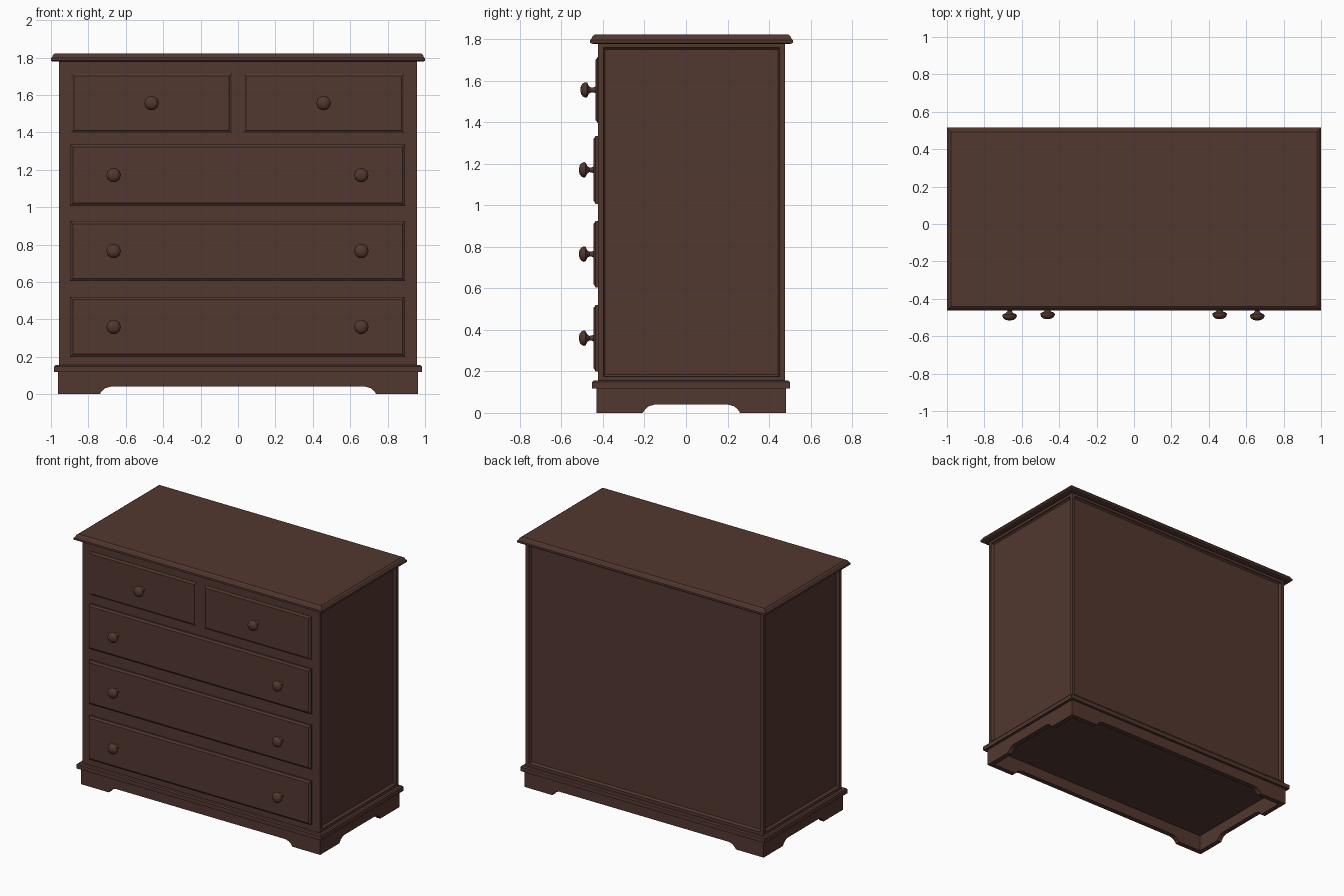
import bpy, bmesh, math
from mathutils import Matrix, Vector

if "Cube" in bpy.data.objects:
    bpy.data.objects.remove(bpy.data.objects["Cube"])

wood = bpy.data.materials.new("dark brown wood")
wood.diffuse_color = (0.085, 0.038, 0.029, 1)
wood.use_nodes = True
wood.node_tree.nodes["Principled BSDF"].inputs["Base Color"].default_value = wood.diffuse_color


def finish(bm, name, smooth=False):
    bmesh.ops.recalc_face_normals(bm, faces=bm.faces)
    me = bpy.data.meshes.new(name)
    bm.to_mesh(me)
    bm.free()
    me.materials.append(wood)
    for p in me.polygons:
        p.use_smooth = smooth
    ob = bpy.data.objects.new(name, me)
    bpy.context.collection.objects.link(ob)
    return ob


def loft(bm, rings):
    """Skin closed rings of points and cap both ends."""
    rs = [[bm.verts.new(p) for p in r] for r in rings]
    n = len(rs[0])
    for a, b in zip(rs, rs[1:]):
        for i in range(n):
            j = (i + 1) % n
            bm.faces.new((a[i], a[j], b[j], b[i]))
    bm.faces.new(rs[0])
    bm.faces.new(rs[-1])


def slab(name, x, y0, y1, steps):
    """Horizontal moulded slab; steps = (inset, z)."""
    bm = bmesh.new()
    loft(bm, [[(-x + d, y0 + d, z), (x - d, y0 + d, z),
               (x - d, y1 - d, z), (-x + d, y1 - d, z)] for d, z in steps])
    return finish(bm, name)


# Carcass with recessed panels on both sides and the back
carcass = bmesh.new()
loft(carcass, [[(-.957, -.424, z), (.957, -.424, z), (.957, .477, z), (-.957, .477, z)]
               for z in (.15, 1.785)])
bmesh.ops.recalc_face_normals(carcass, faces=carcass.faces)
panels = [f for f in carcass.faces if abs(f.normal.x) > .9 or f.normal.y > .9]
for f in panels:
    bmesh.ops.inset_region(carcass, faces=[f], thickness=.036, depth=0)
    bmesh.ops.inset_region(carcass, faces=[f], thickness=.002, depth=-.012)
    bmesh.ops.inset_region(carcass, faces=[f], thickness=.010, depth=-.008)
finish(carcass, "carcass")

# Moulded top and base moulding
slab("top", 1.0, -.462, .515,
     [(.012, 1.778), (0, 1.783), (0, 1.797), (.006, 1.802), (.012, 1.815), (.022, 1.822)])
slab("base_moulding", .984, -.453, .501, [(0, .118), (0, .148), (.008, .155)])


# Plinth boards with a shaped cutout leaving bracket feet
def plinth(name, half, cut, centre, angle):
    curve = [(cut, 0), (cut - .012, .017), (cut - .03, .032), (cut - .058, .04)]
    prof = [(half, .12), (half, 0)] + curve
    prof += [(-x, z) for x, z in reversed(prof)]
    bm = bmesh.new()
    loft(bm, [[(x, y, z) for x, z in prof] for y in (0, .035)])
    bmesh.ops.transform(bm, verts=bm.verts, matrix=Matrix.Translation(centre)
                        @ Matrix.Rotation(angle, 4, 'Z'))
    finish(bm, name)


plinth("front_plinth", .963, .74, Vector((0, -.43, 0)), 0)
plinth("back_plinth", .963, .74, Vector((0, .482, 0)), math.pi)
plinth("right_plinth", .456, .235, Vector((.963, .026, 0)), math.pi / 2)
plinth("left_plinth", .456, .235, Vector((-.963, .026, 0)), -math.pi / 2)


# Drawer fronts with moulded edges
def drawer(name, x0, x1, z0, z1, front):
    bm = bmesh.new()
    loft(bm, [[(x0 + d, y, z0 + d), (x1 - d, y, z0 + d), (x1 - d, y, z1 - d), (x0 + d, y, z1 - d)]
              for d, y in ((0, -.415), (0, front + .009), (.008, front + .005), (.014, front))])
    finish(bm, name)


# Turned knobs: (radius, distance from the drawer face)
def knob(name, x, z, front, size):
    prof = [(.019, -.003), (.013, .008), (.012, .02), (.02, .03), (.037, .037),
            (.039, .045), (.034, .056), (.022, .064), (.008, .067)]
    n = 10
    bm = bmesh.new()
    loft(bm, [[(x + r * math.cos(2 * math.pi * i / n), front - d * size,
                z + r * math.sin(2 * math.pi * i / n)) for i in range(n)] for r, d in prof])
    ob = finish(bm, name, True)
    bpy.context.view_layer.objects.active = ob
    ob.select_set(True)
    bpy.ops.object.shade_smooth_by_angle(angle=math.radians(40))
    ob.select_set(False)


for side, s in (("left", -1), ("right", 1)):
    c = .46 * s - .002
    drawer(f"small_drawer_{side}", c - .429, c + .429, 1.397, 1.714, -.436)
    knob(f"small_knob_{side}", c, 1.556, -.436, 1.08)

for i, (z0, z1) in enumerate(((.2, .52), (.605, .925), (1.007, 1.335))):
    drawer(f"wide_drawer_{i + 1}", -.897, .893, z0, z1, -.445)
    for side, s in (("left", -1), ("right", 1)):
        knob(f"wide_knob_{side}_{i + 1}", .662 * s - .003, (z0 + z1) / 2, -.445, 1.05)
